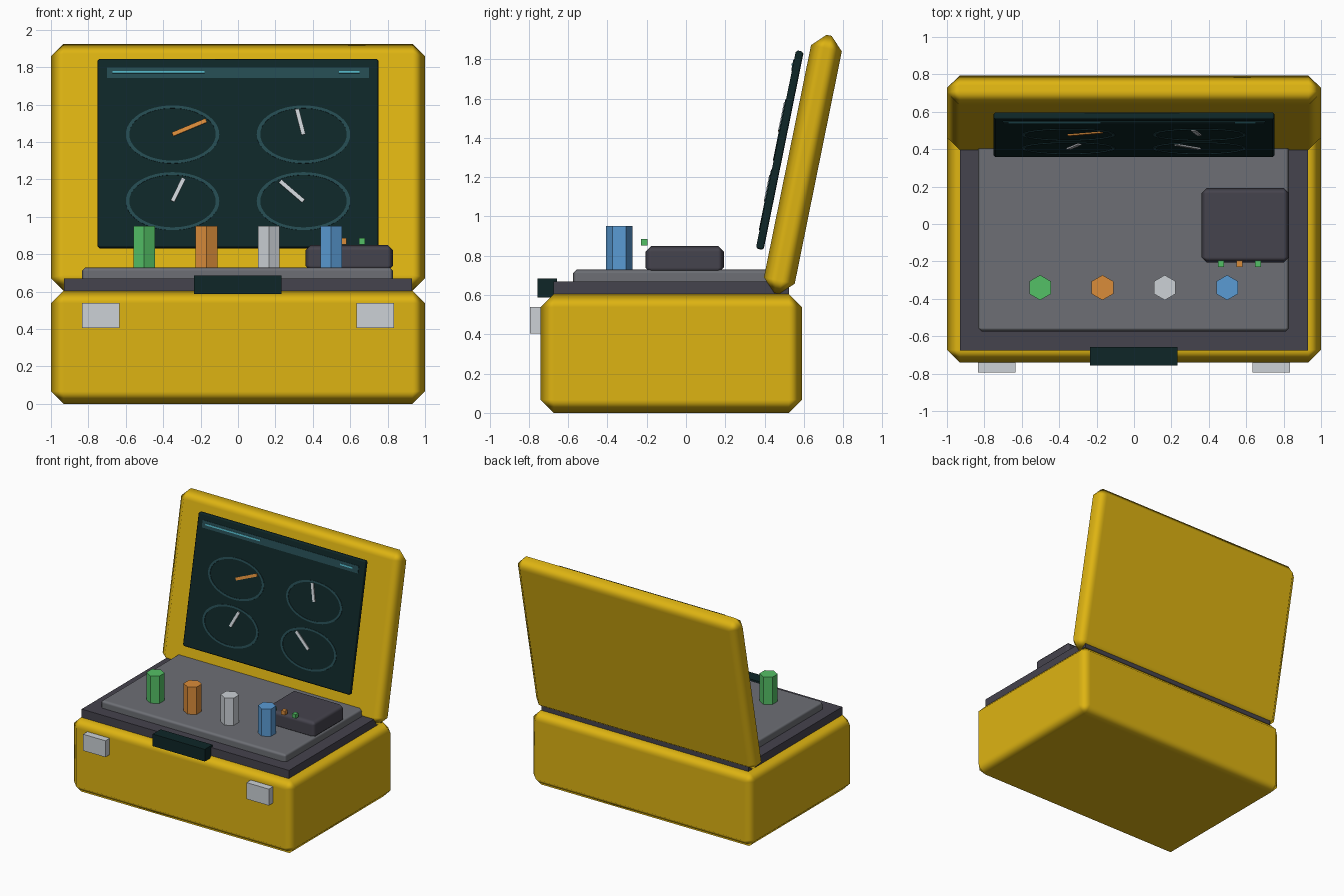
import bpy, bmesh, math
from mathutils import Matrix, Vector

if "Cube" in bpy.data.objects:
    bpy.data.objects.remove(bpy.data.objects["Cube"])


def mat(name, r, g, b):
    m = bpy.data.materials.new(name)
    lin = [((c / 255 + 0.055) / 1.055) ** 2.4 if c > 10 else c / 255 / 12.92 for c in (r, g, b)]
    m.diffuse_color = (*lin, 1)
    m.use_nodes = True
    m.node_tree.nodes["Principled BSDF"].inputs["Base Color"].default_value = m.diffuse_color
    return m


YELLOW = mat("case yellow", 222, 180, 18)
DARK = mat("dark grey", 69, 67, 77)
GREY = mat("panel grey", 109, 111, 117)
SCREEN = mat("screen black green", 14, 38, 39)
TEAL = mat("dial teal", 36, 74, 80)
CYAN = mat("bright cyan", 82, 178, 194)
ORANGE = mat("orange", 218, 140, 58)
GREEN = mat("green", 84, 192, 102)
BLUE = mat("blue", 90, 155, 212)
SILVER = mat("silver", 204, 209, 214)


def finish(name, bm, material, matrix=Matrix(), bevel=0):
    bmesh.ops.recalc_face_normals(bm, faces=bm.faces)
    me = bpy.data.meshes.new(name)
    bm.to_mesh(me)
    bm.free()
    me.materials.append(material)
    ob = bpy.data.objects.new(name, me)
    bpy.context.collection.objects.link(ob)
    ob.matrix_world = matrix
    if bevel:
        # Soft-shaded chamfer between flat sides
        for p in me.polygons:
            p.use_smooth = True
        mod = ob.modifiers.new("chamfer", 'BEVEL')
        mod.width, mod.segments = bevel, 1
        mod.limit_method = 'NONE'
        mod.harden_normals = True
    return ob


def box(name, xr, yr, zr, material, bevel=0, frame=Matrix()):
    """Box from its x, y and z ranges, centred on its own origin."""
    bm = bmesh.new()
    size = [r[1] - r[0] for r in (xr, yr, zr)]
    mid = Vector([(r[1] + r[0]) / 2 for r in (xr, yr, zr)])
    bmesh.ops.create_cube(bm, size=1)
    bmesh.ops.scale(bm, vec=size, verts=bm.verts)
    return finish(name, bm, material, frame @ Matrix.Translation(mid), bevel)


# Case body and the deck inside it
box("case_base", (-1, 1), (-0.74, 0.59), (0, 0.605), YELLOW, 0.067)
box("deck_rim", (-0.93, 0.93), (-0.675, 0.525), (0.55, 0.67), DARK)
box("deck_panel", (-0.835, 0.83), (-0.575, 0.425), (0.65, 0.73), GREY, 0.02)

# Tilted open lid
TILT = Matrix.Rotation(-0.2, 4, 'X')
LID = Matrix.Translation((0, 0.595, 1.265)) @ TILT
box("case_lid", (-1, 1), (-0.08, 0.08), (-0.67, 0.67), YELLOW, 0.067, LID)

# Screen standing in front of the lid
SCR = Matrix.Translation((0, 0.4775, 1.3375)) @ TILT
box("screen", (-0.75, 0.75), (-0.02, 0.02), (-0.515, 0.515), SCREEN, 0.01, SCR)


def up(z):
    """World height to height along the screen face."""
    return (z - 1.3415) / 0.98


box("screen_header", (-0.7, 0.7), (-0.024, -0.019), (up(1.742), up(1.798)), TEAL, 0, SCR)
for i, (a, b) in enumerate([(-0.67, -0.18), (0.54, 0.65)]):
    box(f"header_line_{i}", (a, b), (-0.028, -0.022), (up(1.766), up(1.778)), CYAN, 0, SCR)


def dial(name, x, z):
    """Flat elliptical ring plate on the screen."""
    bm = bmesh.new()
    n, loops = 48, []
    for rx, rz in ((0.25, 0.158), (0.231, 0.143)):
        loops.append([bm.verts.new((rx * math.cos(2 * math.pi * k / n), 0,
                                    rz * math.sin(2 * math.pi * k / n))) for k in range(n)])
    o, i = loops
    faces = [bm.faces.new((o[k], o[(k + 1) % n], i[(k + 1) % n], i[k])) for k in range(n)]
    ext = bmesh.ops.extrude_face_region(bm, geom=faces, use_keep_orig=True)
    bmesh.ops.translate(bm, vec=(0, 0.005, 0),
                        verts=[v for v in ext["geom"] if isinstance(v, bmesh.types.BMVert)])
    finish(name, bm, TEAL, SCR @ Matrix.Translation((x, -0.024, up(z))))


def needle(name, x0, z0, x1, z1, material):
    a, b = Vector((x0, 0, up(z0))), Vector((x1, 0, up(z1)))
    d = b - a
    frame = SCR @ Matrix.Translation(a) @ Matrix.Rotation(-math.atan2(d.z, d.x), 4, 'Y')
    box(name, (0, d.length), (-0.028, -0.019), (-0.011, 0.011), material, 0, frame)


# Four dials, each with a needle to its tip
for k, (x, z, tx, tz, m) in enumerate([
        (-0.35, 1.44, -0.17, 1.515, ORANGE), (0.35, 1.44, 0.315, 1.575, SILVER),
        (-0.35, 1.083, -0.29, 1.205, SILVER), (0.35, 1.083, 0.225, 1.19, SILVER)]):
    dial(f"dial_ring_{k}", x, z)
    needle(f"dial_needle_{k}", x, z, tx, tz, m)

# Hexagonal terminal posts
for k, m in enumerate((GREEN, ORANGE, SILVER, BLUE)):
    bm = bmesh.new()
    bmesh.ops.create_cone(bm, cap_ends=True, segments=6, radius1=0.067, radius2=0.067, depth=0.24,
                          matrix=Matrix.Rotation(math.pi / 6, 4, 'Z'))
    ob = finish(f"terminal_post_{k}", bm, m)
    # Points face front and back
    if abs(max(v.co.y for v in ob.data.vertices) - 0.067) > 0.001:
        ob.data.transform(Matrix.Rotation(math.pi / 6, 4, 'Z'))
    ob.matrix_world = Matrix.Translation((-0.502 + k / 3, -0.34, 0.832))

# Control module and its indicator lamps
box("control_module", (0.36, 0.83), (-0.207, 0.193), (0.71, 0.85), DARK, 0.03)
for k, (x, m) in enumerate([(0.465, GREEN), (0.565, ORANGE), (0.663, GREEN)]):
    box(f"indicator_lamp_{k}", (x - 0.016, x + 0.016), (-0.23, -0.195), (0.853, 0.886), m)

# Front handle and latches
box("front_handle", (-0.235, 0.232), (-0.757, -0.657), (0.587, 0.685), SCREEN)
for side, a in (("left", -0.833), ("right", 0.633)):
    box(f"latch_{side}", (a, a + 0.2), (-0.795, -0.73), (0.405, 0.538), SILVER)
